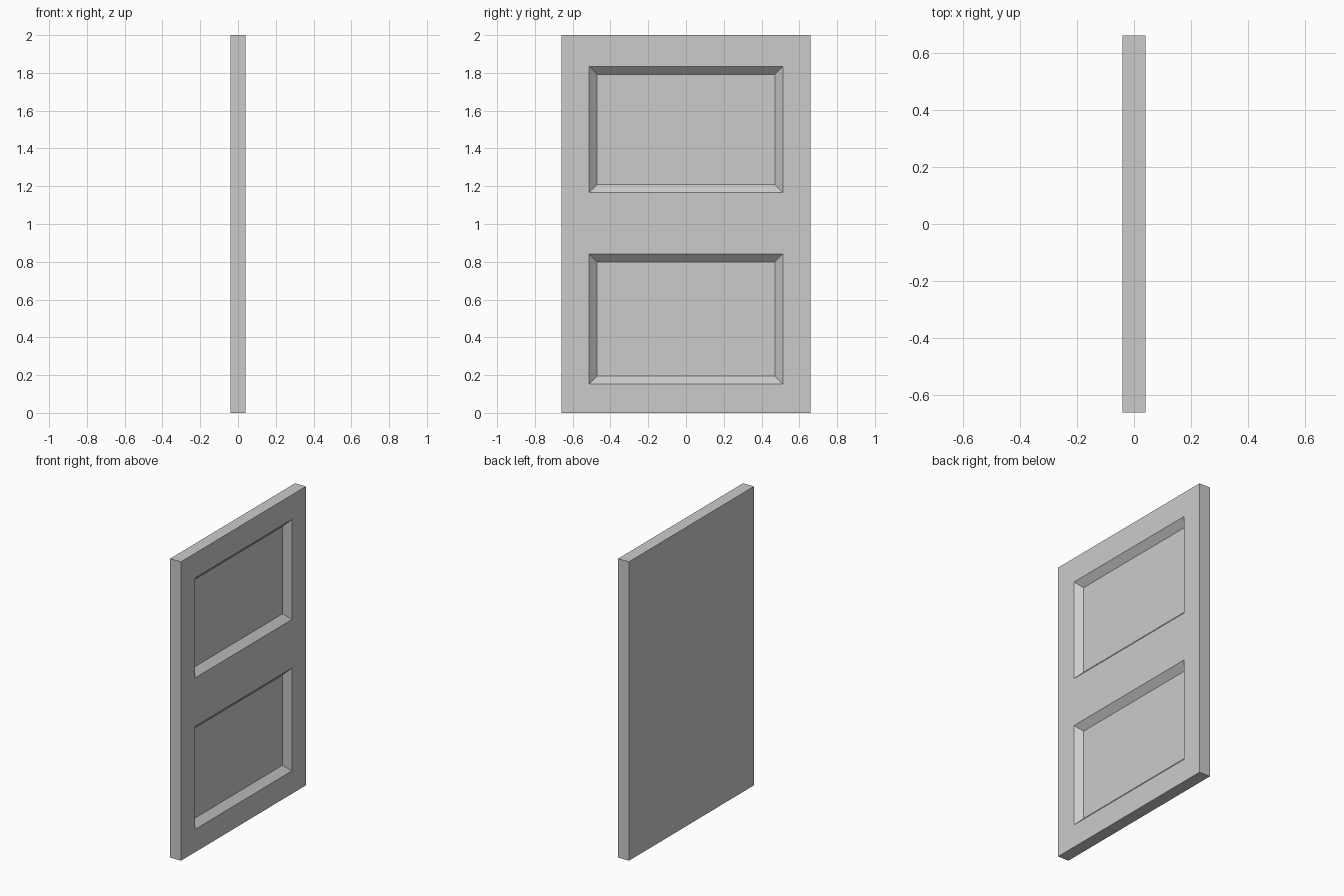
import bpy
import bmesh
from mathutils import Matrix

cube = bpy.data.objects.get("Cube")
if cube:
    bpy.data.objects.remove(cube, do_unlink=True)

THICK, WIDTH, HEIGHT = 0.08, 1.32, 2.0
PANEL_HALF = 0.513                            # half width of each recess
PANELS = [(0.153, 0.841), (1.166, 1.835)]     # bottom and top of each recess
BEVEL, DEPTH = 0.06, 0.041

# Single grey paint
paint = bpy.data.materials.new("light_grey_paint")
paint.use_nodes = True
grey = (0.6, 0.6, 0.6, 1.0)
paint.diffuse_color = grey
paint.node_tree.nodes["Principled BSDF"].inputs["Base Color"].default_value = grey

# Door slab
bm = bmesh.new()
bmesh.ops.create_cube(bm, size=1.0, matrix=Matrix.Translation((0, 0, HEIGHT / 2))
                      @ Matrix.Diagonal((THICK, WIDTH, HEIGHT, 1)))


def cut(point, normal):
    geom = bm.verts[:] + bm.edges[:] + bm.faces[:]
    bmesh.ops.bisect_plane(bm, geom=geom, plane_co=point, plane_no=normal)


# Cut the outlines of the two panels
for y in (-PANEL_HALF, PANEL_HALF):
    cut((0, y, 0), (0, 1, 0))
for low, high in PANELS:
    cut((0, 0, low), (0, 0, 1))
    cut((0, 0, high), (0, 0, 1))


def is_panel(face):
    c = face.calc_center_median()
    return (face.normal.x > 0.9 and abs(c.y) < PANEL_HALF
            and any(low < c.z < high for low, high in PANELS))


# Sink the panels with sloping borders
bm.normal_update()
panels = [f for f in bm.faces if is_panel(f)]
bmesh.ops.inset_individual(bm, faces=panels, thickness=BEVEL, depth=0.0)
for face in panels:
    for v in face.verts:
        v.co.x -= DEPTH
bm.normal_update()

mesh = bpy.data.meshes.new("door_panel")
bm.to_mesh(mesh)
bm.free()
mesh.materials.append(paint)
door = bpy.data.objects.new("door_panel", mesh)
bpy.context.collection.objects.link(door)
